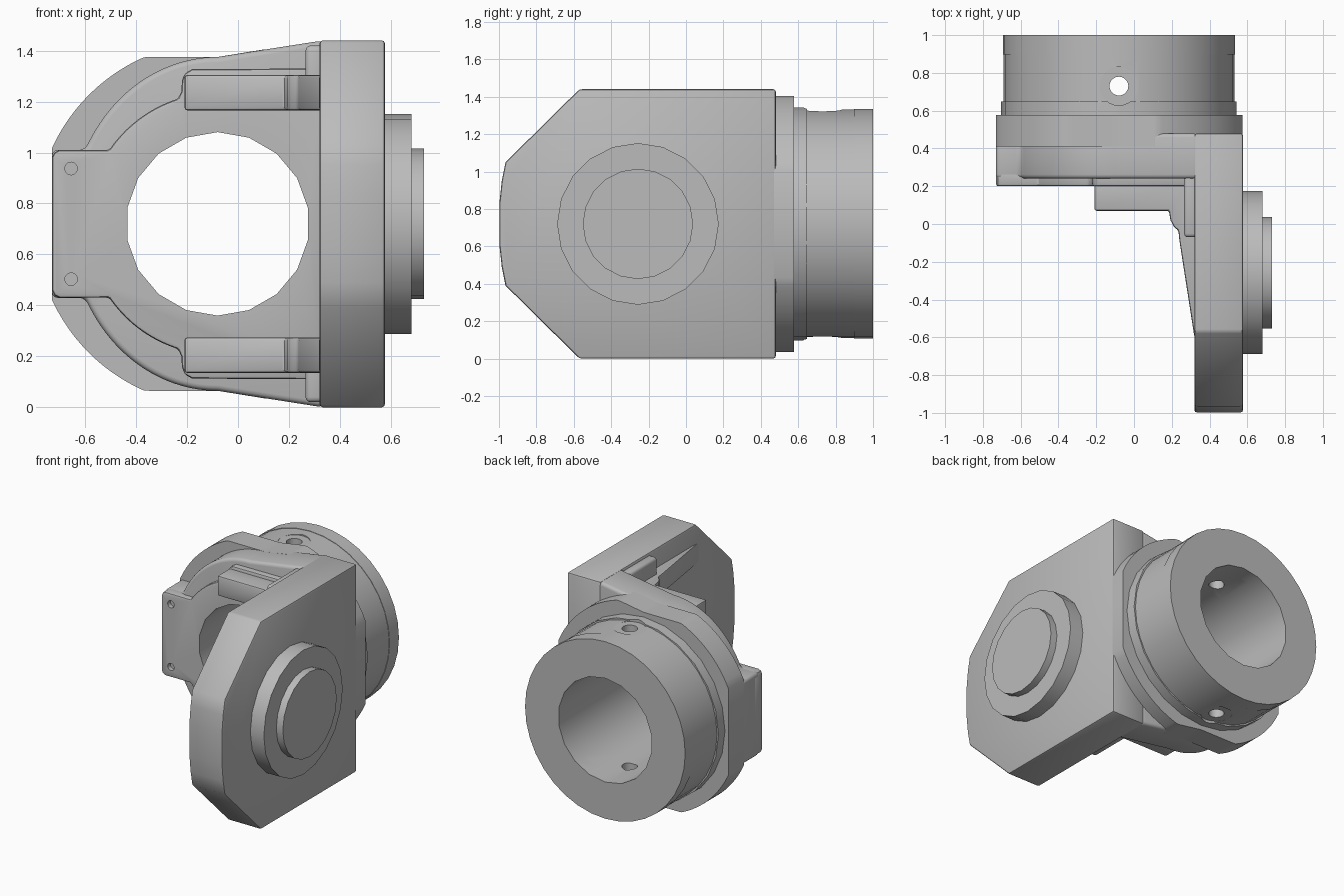
import bpy, bmesh, math
from mathutils import Matrix, Vector

cube = bpy.data.objects.get("Cube")
if cube:
    bpy.data.objects.remove(cube)

MID = 0.72                      # height of the symmetry plane
CX = -0.08                      # x of the barrel axis
BOSS_Y = -0.257                 # y of the trunnion axis

metal = bpy.data.materials.new("cast_grey")
metal.use_nodes = True
GREY = (0.5, 0.5, 0.5, 1)
metal.diffuse_color = GREY
metal.node_tree.nodes["Principled BSDF"].inputs["Base Color"].default_value = GREY


def make(name, bm):
    bmesh.ops.recalc_face_normals(bm, faces=bm.faces)
    me = bpy.data.meshes.new(name)
    bm.to_mesh(me)
    bm.free()
    me.materials.append(metal)
    ob = bpy.data.objects.new(name, me)
    bpy.context.collection.objects.link(ob)
    return ob


def prism(name, pts, axis, lo, hi):
    """Extrude a 2D outline along x, y or z."""
    place = {"x": lambda a, b, d: (d, a, b),
             "y": lambda a, b, d: (a, d, b),
             "z": lambda a, b, d: (a, b, d)}[axis]
    bm = bmesh.new()
    face = bm.faces.new([bm.verts.new(place(a, b, lo)) for a, b in pts])
    ext = bmesh.ops.extrude_face_region(bm, geom=[face])
    move = Vector(place(0, 0, hi - lo))
    bmesh.ops.translate(bm, vec=move,
                        verts=[v for v in ext["geom"] if isinstance(v, bmesh.types.BMVert)])
    return make(name, bm)


def disc(name, axis, center, r, lo, hi, sides, turn=0.0):
    a0 = math.radians(90 + turn)
    pts = [(center[0] + r * math.cos(a0 + math.tau * i / sides),
            center[1] + r * math.sin(a0 + math.tau * i / sides)) for i in range(sides)]
    return prism(name, pts, axis, lo, hi)


def mirrored(upper):
    """Close an upper outline with its reflection about the middle height."""
    return [(a, MID + h) for a, h in upper] + [(a, MID - h) for a, h in reversed(upper)]


def bevel(ob, width, segments=2):
    m = ob.modifiers.new("bevel", "BEVEL")
    m.width, m.segments = width, segments
    m.limit_method, m.angle_limit = "ANGLE", math.radians(40)
    m.use_clamp_overlap = False


def cut(ob, cutters):
    for c in cutters:
        m = ob.modifiers.new("cut", "BOOLEAN")
        m.operation, m.solver, m.object = "DIFFERENCE", "EXACT", c


def finish(ob):
    bpy.ops.object.select_all(action="DESELECT")
    ob.select_set(True)
    bpy.context.view_layer.objects.active = ob
    for m in list(ob.modifiers):
        bpy.ops.object.modifier_apply(modifier=m.name)
    bpy.ops.object.shade_smooth_by_angle(angle=math.radians(32))


def taper(x):
    return 0.655 + 0.065 * min(max((x - CX) / 0.4, 0), 1)


def arc(rx, rz, x):
    return rz * math.sqrt(max(0, 1 - ((x - CX) / rx) ** 2))


def sample(f, x0, x1, n):
    return [(x0 + (x1 - x0) * i / n, f(x0 + (x1 - x0) * i / n)) for i in range(n + 1)]


parts = []

# Cutters
bore = disc("bore_cutter", "y", (CX, MID), 0.36, -0.5, 1.5, 18)
pin = disc("pin_hole_cutter", "z", (CX, 0.73), 0.05, -0.5, 2, 20)
spots = [disc("spotface_cutter", "z", (CX, 0.73), 0.102, MID + a, MID + b, 24)
         for a, b in ((0.602, 0.9), (-0.9, -0.602))]
screws = [disc("screw_hole_cutter", "y", (-0.655, MID + s * 0.217), 0.025, 0.1, 0.23, 12)
          for s in (-1, 1)]
helpers = [bore, pin] + spots + screws

# Rear layer of the yoke body
rear = prism("rear_body", mirrored(sample(
    lambda x: min(arc(0.715, 0.715, x), taper(x)), -0.73, 0.575, 58)), "y", 0.41, 0.577)
cut(rear, [bore])

# Middle layer, rounded on the left and flaring up to the side plate
middle = prism("middle_body", mirrored(
    [(-0.73, 0.29)] + sample(lambda x: max(0.29, arc(0.58, 0.655, x)), -0.62, CX, 28)
    + [(0.335, 0.72)]), "y", 0.24, 0.48)
bevel(middle, 0.022, 3)
cut(middle, [bore] + screws)

# Front layer with the square tab and the arm frames
front = prism("front_face_body", mirrored(
    [(-0.73, 0.26), (-0.72, 0.28), (-0.7, 0.29)]
    + sample(lambda x: arc(0.515, 0.515, x), -0.506, -0.235, 12)
    + [(-0.222, 0.52), (-0.22, 0.56), (-0.21, 0.59), (-0.18, 0.607), (0.34, 0.61)]),
    "y", 0.2, 0.3)
bevel(front, 0.012)
cut(front, [bore] + screws)

# Side plate with cut corners
plate = prism("side_plate", mirrored(
    [(-1, 0), (-0.998, 0.11), (-0.985, 0.23), (-0.965, 0.33), (-0.57, 0.72), (0.48, 0.72)][1:]),
    "x", 0.32, 0.577)
bevel(plate, 0.013)
parts += [rear, middle, front, plate]

# Trunnion bosses on the side plate
parts.append(disc("trunnion_shoulder", "x", (BOSS_Y, MID), 0.432, 0.56, 0.68, 20))
parts.append(disc("trunnion_pin", "x", (BOSS_Y, MID), 0.295, 0.66, 0.73, 20))

# Pads with gusset ribs, and local thickening of the side plate
rib = [(-0.21, 0.25), (-0.21, 0.07), (0.185, 0.07), (0.193, 0.02), (0.212, -0.015),
       (0.235, -0.035), (0.24, -0.085), (0.32, -0.6), (0.34, -0.6), (0.34, 0.25)]
for side, word in ((1, "upper"), (-1, "lower")):
    z0, z1 = sorted((MID + side * 0.445, MID + side * 0.585))
    pad = prism(word + "_pad_rib", rib, "z", z0, z1)
    bevel(pad, 0.012)
    z0, z1 = sorted((MID + side * 0.45, MID + side * 0.7))
    block = prism(word + "_plate_thickening",
                  [(0.265, 0.3), (0.265, -0.07), (0.34, -0.07), (0.34, 0.3)], "z", z0, z1)
    bevel(block, 0.02, 3)
    parts += [pad, block]

# Barrel: flange, body and end band, with radial pin holes
flange = disc("barrel_flange", "y", (CX, MID), 0.623, 0.56, 0.648, 24)
cut(flange, [bore] + spots)
body = disc("barrel_body", "y", (CX, MID), 0.611, 0.63, 0.9, 36)
cut(body, [bore, pin] + spots)
band = disc("barrel_end_band", "y", (CX, MID), 0.614, 0.898, 1.0, 36)
cut(band, [bore])
parts += [flange, body, band]

for ob in parts:
    finish(ob)
for h in helpers:
    bpy.data.objects.remove(h)
